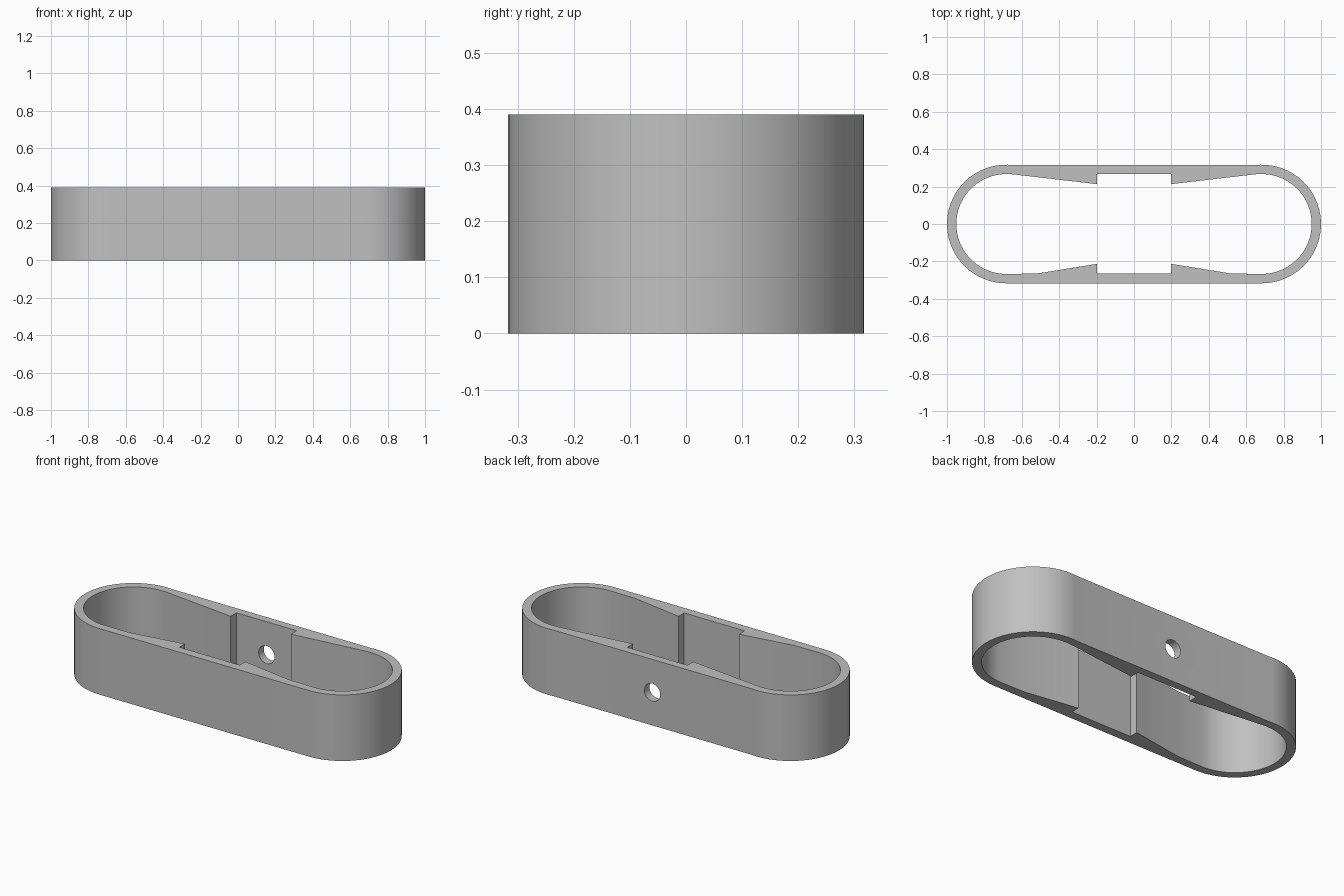
import bpy, bmesh, math

cube = bpy.data.objects.get("Cube")
if cube:
    bpy.data.objects.remove(cube, do_unlink=True)

HEIGHT = 0.39
CENTRE = 0.683      # x of the rounded end centres
R_OUT, R_IN = 0.317, 0.267

grey = bpy.data.materials.new("plain grey")
grey.use_nodes = True
grey.diffuse_color = (0.53, 0.53, 0.53, 1)
grey.node_tree.nodes["Principled BSDF"].inputs["Base Color"].default_value = grey.diffuse_color


def arc(cx, radius, start, end, steps=34):
    """Points along an arc, angles in degrees."""
    angles = [math.radians(start + (end - start) * i / steps) for i in range(steps + 1)]
    return [(cx + radius * math.cos(a), radius * math.sin(a)) for a in angles]


def prism(name, outline, z0, z1):
    """Upright solid from a closed outline."""
    bm = bmesh.new()
    base = bm.faces.new([bm.verts.new((x, y, z0)) for x, y in outline])
    top = bmesh.ops.extrude_face_region(bm, geom=[base])["geom"]
    verts = [g for g in top if isinstance(g, bmesh.types.BMVert)]
    bmesh.ops.translate(bm, vec=(0, 0, z1 - z0), verts=verts)
    bmesh.ops.recalc_face_normals(bm, faces=bm.faces[:])
    mesh = bpy.data.meshes.new(name)
    bm.to_mesh(mesh)
    bm.free()
    mesh.materials.append(grey)
    obj = bpy.data.objects.new(name, mesh)
    bpy.context.collection.objects.link(obj)
    return obj


def cut(target, cutter):
    """Subtract the cutter, then discard it."""
    cutter.hide_render = True
    mod = target.modifiers.new("cut", 'BOOLEAN')
    mod.operation, mod.solver, mod.object = 'DIFFERENCE', 'EXACT', cutter
    bpy.context.view_layer.objects.active = target
    bpy.ops.object.modifier_apply(modifier=mod.name)
    bpy.data.objects.remove(cutter, do_unlink=True)


# Outer wall: the rounded ends run slightly past tangent on the back side
outer = arc(CENTRE, R_OUT, -90, 97) + arc(-CENTRE, R_OUT, 83, 270)
loop = prism("rounded_loop", outer, 0, HEIGHT)

# Opening: rounded ends, ramps thickening towards a square pocket on each side
pocket, lip = 0.197, 0.213
back = [(0.66, R_IN), (pocket, lip), (pocket, R_IN)]
front = [(0.52, -R_IN + 0.002), (pocket, -lip), (pocket, -R_IN + 0.002)]
inner = (arc(CENTRE, R_IN, -90, 90) + back
         + [(-x, y) for x, y in reversed(back)]
         + arc(-CENTRE, R_IN, 90, 270)
         + [(-x, y) for x, y in front] + front[::-1])
cut(loop, prism("opening_cutter", inner, -0.1, HEIGHT + 0.1))

# Round hole through the middle of the back wall
bpy.ops.mesh.primitive_cylinder_add(vertices=40, radius=0.052, depth=0.3,
                                    location=(0, 0.3, HEIGHT / 2),
                                    rotation=(math.pi / 2, 0, 0))
hole = bpy.context.object
hole.name = "hole_cutter"
hole.data.materials.append(grey)
cut(loop, hole)

# Smooth the round walls, keep the corners crisp
bpy.ops.object.select_all(action='DESELECT')
loop.select_set(True)
bpy.context.view_layer.objects.active = loop
bpy.ops.object.shade_smooth_by_angle(angle=math.radians(9.2))
